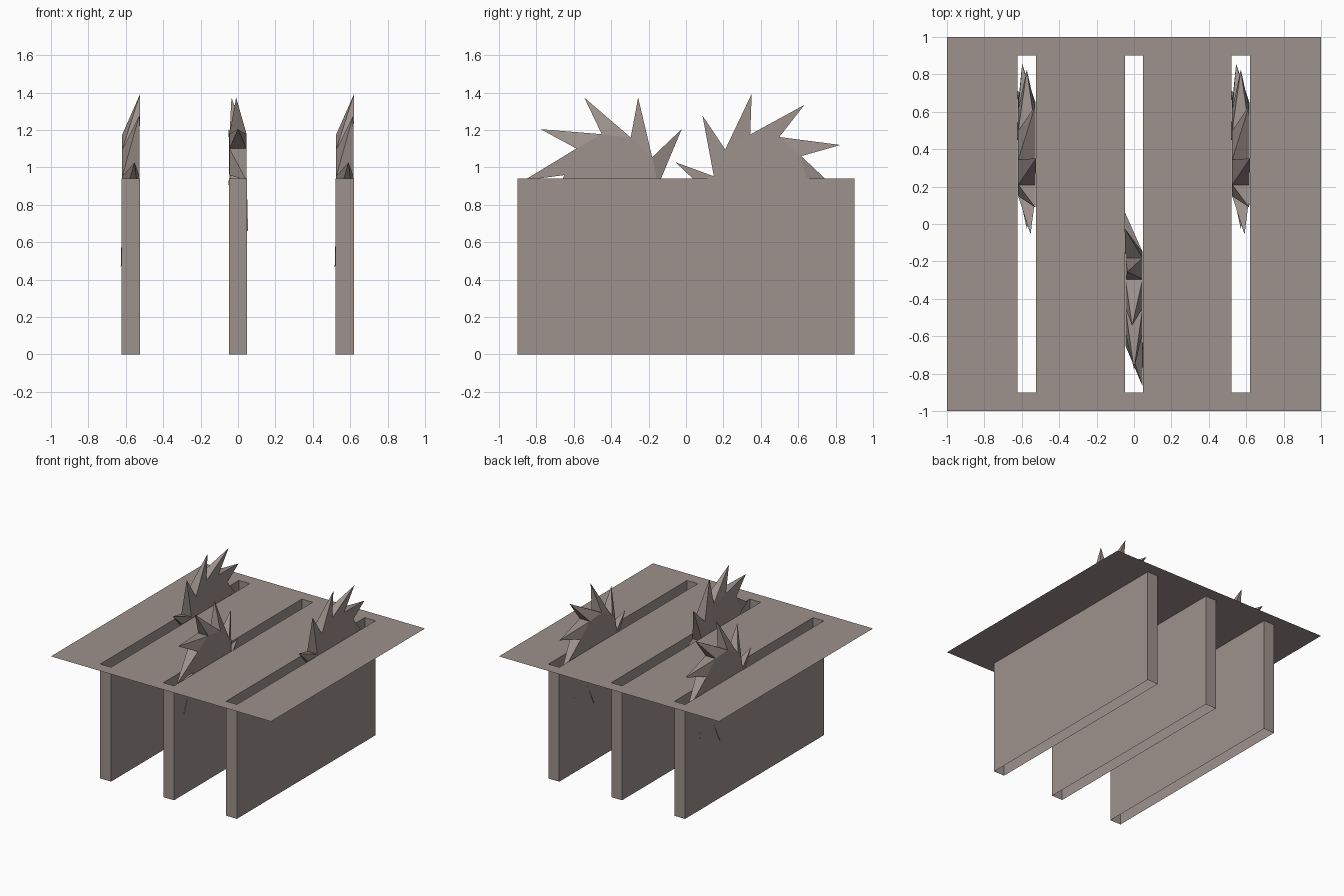
import bpy, bmesh
from math import cos, sin, radians

cube = bpy.data.objects.get("Cube")
if cube:
    bpy.data.objects.remove(cube)

# One stone-like colour for everything
stone = bpy.data.materials.new("warm_grey_stone")
stone.use_nodes = True
COLOUR = (0.34, 0.285, 0.265, 1)
stone.diffuse_color = COLOUR
stone.node_tree.nodes["Principled BSDF"].inputs["Base Color"].default_value = COLOUR

DECK_Z = 0.94
SLOT_HALF = 0.049
SLOT_END = 0.9
SLOTS = {"right": -0.573, "middle": 0.0, "left": 0.571}


def add_object(name, bm):
    mesh = bpy.data.meshes.new(name)
    bm.to_mesh(mesh)
    bm.free()
    mesh.materials.append(stone)
    obj = bpy.data.objects.new(name, mesh)
    bpy.context.scene.collection.objects.link(obj)
    return obj


# Flat deck sheet, pierced by three long slots
def make_deck():
    bm = bmesh.new()
    xs = [-1]
    for x in SLOTS.values():
        xs += [x - SLOT_HALF, x + SLOT_HALF]
    xs.append(1)
    ys = [-1, -SLOT_END, SLOT_END, 1]
    grid = [[bm.verts.new((x, y, DECK_Z)) for y in ys] for x in xs]
    for i in range(len(xs) - 1):
        for j in range(len(ys) - 1):
            if i % 2 and j == 1:
                continue
            bm.faces.new((grid[i][j], grid[i + 1][j], grid[i + 1][j + 1], grid[i][j + 1]))
    add_object("deck", bm)


# Open-ended channel hanging below a slot
def make_channel(name, x):
    bm = bmesh.new()
    corners = [(-1, -1), (1, -1), (1, 1), (-1, 1)]
    low, high = [[bm.verts.new((x + a * SLOT_HALF, b * SLOT_END, z)) for a, b in corners]
                 for z in (0, DECK_Z)]
    for i in range(4):
        k = (i + 1) % 4
        bm.faces.new((low[i], low[k], high[k], high[i]))
    add_object(name, bm)


# Ten-sided wheel whose rim faces are drawn out into swept spikes
def make_wheel(name, x, y, root, tip, sweep, leans):
    bm = bmesh.new()
    count, half = len(leans), 0.046

    def point(dx, radius, degrees):
        a = radians(degrees)
        return bm.verts.new((x + dx, y + radius * cos(a), 0.93 + radius * sin(a)))

    step = sweep * 360 / count
    sides = [[point(dx, 0.252, root + i * step) for i in range(count)]
             for dx in (-half, half)]
    for ring in sides:
        bm.faces.new(ring)
    for i, lean in enumerate(leans):
        k = (i + 1) % count
        apex = point(lean, 0.466, tip + k * step)
        rim = [sides[0][i], sides[0][k], sides[1][k], sides[1][i]]
        for j in range(4):
            bm.faces.new((rim[j], rim[(j + 1) % 4], apex))
    bmesh.ops.recalc_face_normals(bm, faces=bm.faces)
    add_object(name, bm)


make_deck()
for side, x in SLOTS.items():
    make_channel(side + "_channel", x)

# Sideways lean of each spike, in order round the wheel
REAR_LEANS = [0.045, 0, -0.025, -0.05, -0.054, -0.03, 0, 0.02, 0.045, 0.05]
FRONT_LEANS = [0, 0.045, 0.054, 0.03, 0, -0.03, -0.05, -0.05, -0.035, -0.01]
for side in ("right", "left"):
    make_wheel(side + "_spiked_wheel", SLOTS[side], 0.4, 103, 96, -1, REAR_LEANS)
make_wheel("middle_spiked_wheel", 0, -0.4, 101.5, 108, 1, FRONT_LEANS)
